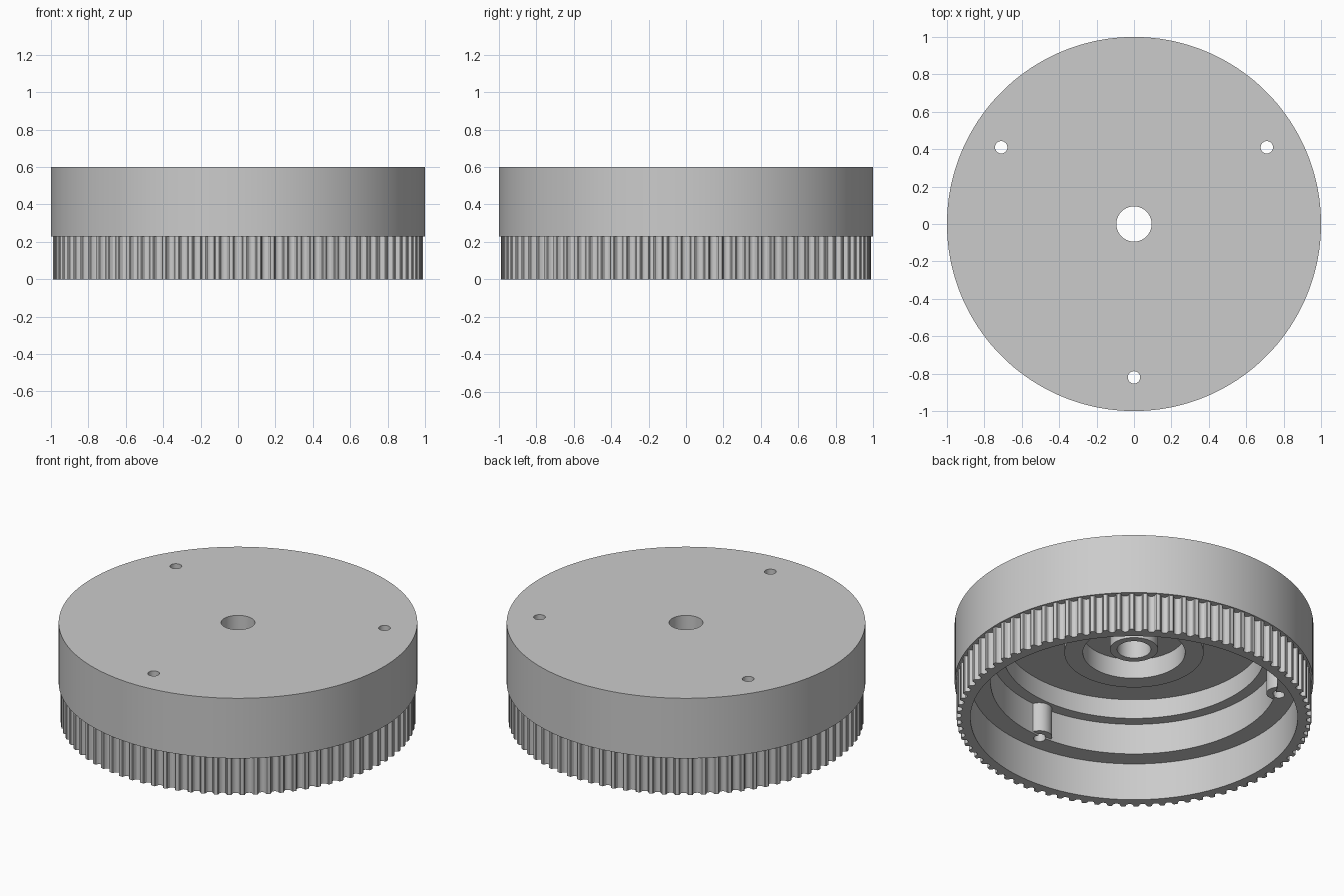
import bpy
import bmesh
from math import sin, cos, pi, radians, atan2

if "Cube" in bpy.data.objects:
    bpy.data.objects.remove(bpy.data.objects["Cube"], do_unlink=True)

grey = bpy.data.materials.new("plain grey")
grey.use_nodes = True
GREY = (0.6, 0.6, 0.6, 1)
grey.diffuse_color = GREY
grey.node_tree.nodes["Principled BSDF"].inputs["Base Color"].default_value = GREY


def ring_solid(name, rings):
    """Closed solid of revolution; each ring is (z, [(angle, radius), ...])."""
    bm = bmesh.new()
    loops = [[bm.verts.new((r * cos(a), r * sin(a), z)) for a, r in pts]
             for z, pts in rings]
    for k, low in enumerate(loops):
        high = loops[(k + 1) % len(loops)]
        for i in range(len(low)):
            j = (i + 1) % len(low)
            bm.faces.new((low[i], low[j], high[j], high[i]))
    bmesh.ops.recalc_face_normals(bm, faces=bm.faces)
    mesh = bpy.data.meshes.new(name)
    bm.to_mesh(mesh)
    bm.free()
    mesh.materials.append(grey)
    obj = bpy.data.objects.new(name, mesh)
    bpy.context.collection.objects.link(obj)
    return obj


def rod(x, y, radius, z0, z1, sides):
    bpy.ops.mesh.primitive_cylinder_add(vertices=sides, radius=radius, depth=z1 - z0,
                                        location=(x, y, (z0 + z1) / 2))
    obj = bpy.context.object
    obj.data.materials.append(grey)
    obj.hide_render = True
    return obj


def combine(target, tool, operation):
    mod = target.modifiers.new(operation, "BOOLEAN")
    mod.operation, mod.object, mod.solver = operation, tool, "EXACT"
    bpy.context.view_layer.objects.active = target
    bpy.ops.object.modifier_apply(modifier=mod.name)
    bpy.data.objects.remove(tool, do_unlink=True)


def circle(radius, angles):
    return [(a, radius) for a in angles]


# Stepped drum: plate, skirt, inner steps, bearing collar and bored hub
SEGMENTS = 180
even = [2 * pi * i / SEGMENTS for i in range(SEGMENTS)]
section = [(0.094, 0.6), (1, 0.6), (1, 0.23), (0.8, 0.23), (0.8, 0.42),
           (0.733, 0.42), (0.733, 0.54), (0.388, 0.54), (0.388, 0.42),
           (0.285, 0.42), (0.285, 0.54), (0.134, 0.54), (0.134, 0.44),
           (0.094, 0.44)]
drum = ring_solid("drum", [(z, circle(r, even)) for r, z in section])

# Three screw posts with through holes
for degrees in (30, 150, 270):
    x, y = 0.82 * cos(radians(degrees)), 0.82 * sin(radians(degrees))
    combine(drum, rod(x, y, 0.07, 0.24, 0.47, 48), "UNION")
    combine(drum, rod(x, y, 0.033, 0.1, 0.7, 32), "DIFFERENCE")

# Toothed belt ring with rounded grooves
TEETH, OUTER, DEPTH = 84, 0.99, 0.029
half_groove = [(0.37, 0), (0.31, 0.12), (0.28, 0.45), (0.21, 0.8), (0.11, 0.96)]
groove = ([(-f, d) for f, d in half_groove] + [(0, 1)]
          + [(f, d) for f, d in reversed(half_groove)])
outline = [(2 * pi * (t + f) / TEETH, OUTER - DEPTH * d)
           for t in range(TEETH) for f, d in groove]
bore = [(a, 0.912) for a, r in outline]
teeth = ring_solid("tooth_ring", [(0, bore), (0, outline), (0.235, outline), (0.235, bore)])

# Smooth the round walls, keep the steps crisp
for obj in (drum, teeth):
    bpy.ops.object.select_all(action="DESELECT")
    obj.select_set(True)
    bpy.context.view_layer.objects.active = obj
    bpy.ops.object.shade_smooth_by_angle(angle=radians(30))
